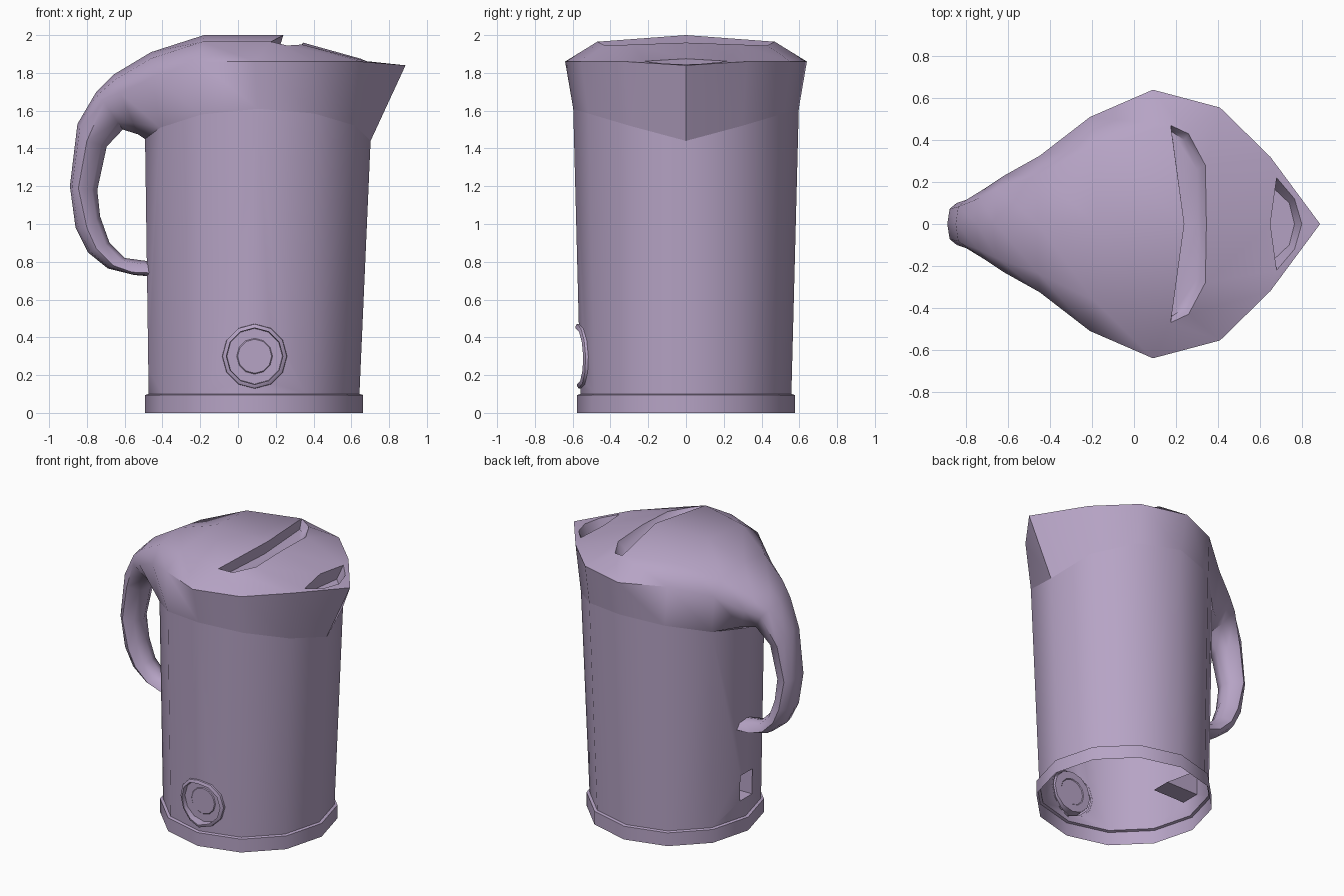
import bpy, bmesh, math
from mathutils import Vector as V

if "Cube" in bpy.data.objects:
    bpy.data.objects.remove(bpy.data.objects["Cube"])

plastic = bpy.data.materials.new("plastic")
plastic.diffuse_color = (.47, .37, .56, 1)
plastic.use_nodes = True
plastic.node_tree.nodes["Principled BSDF"].inputs["Base Color"].default_value = plastic.diffuse_color


def build(name, faces, extra=(), mirror=True, angle=55):
    """Mesh from faces given as point lists; mirrored over y = 0, plus unmirrored extras."""
    bm = bmesh.new()
    flip = [[(p[0], -p[1], p[2]) for p in reversed(f)] for f in faces] if mirror else []
    for f in list(faces) + flip + list(extra):
        pts = []
        for p in f:
            p = V(p)
            if all((p - q).length > 1e-5 for q in pts):
                pts.append(p)
        if len(pts) > 2:
            bm.faces.new([bm.verts.new(p) for p in pts])
    bmesh.ops.remove_doubles(bm, verts=bm.verts, dist=1e-4)
    bmesh.ops.recalc_face_normals(bm, faces=bm.faces)
    me = bpy.data.meshes.new(name)
    bm.to_mesh(me)
    bm.free()
    me.materials.append(plastic)
    ob = bpy.data.objects.new(name, me)
    bpy.context.collection.objects.link(ob)
    bpy.ops.object.select_all(action='DESELECT')
    ob.select_set(True)
    bpy.context.view_layer.objects.active = ob
    bpy.ops.object.shade_smooth_by_angle(angle=math.radians(angle))
    return ob


def half_ring(cx, r, z):
    """Half of a 12-sided ring, from the spout (0 deg) to the handle (180 deg)."""
    zs = z if isinstance(z, list) else [z] * 7
    return [V((cx + r * math.cos(math.radians(30 * i)),
               r * math.sin(math.radians(30 * i)) if i < 6 else 0, zs[i])) for i in range(7)]


def strip(a, b):
    return [[a[i], a[i + 1], b[i + 1], b[i]] for i in range(len(a) - 1)]


# Base ring, open underneath
rings = [half_ring(.085, .577, 0), half_ring(.085, .577, .095), half_ring(.085, .558, .1)]
build("base_ring", strip(rings[0], rings[1]) + strip(rings[1], rings[2]))

# Wall from base to the collar line
A = rings[2]
L = half_ring(.105, .597, [1.44, 1.52, 1.585, 1.61, 1.58, 1.51, 1.45])
panels = strip(A[:6], L[:6])
wall_faces = panels[:2] + panels[4:]


def flip_y(p):
    return V((p[0], -p[1], p[2]))


# Front panels, with a round hole for the dial on the -y side only
front = panels[2:4]
for side, k in ((1, 2), (-1, 4)):
    a3, l3, ak, lk = (flip_y(p) for p in (A[3], L[3], A[k], L[k]))
    n = (ak - a3).cross(l3 - a3)
    hole = []
    for i in range(7):
        t = math.radians(-90 + 30 * i)
        z = .3 + .158 * math.sin(t)
        p = a3.lerp(l3, (z - a3.z) / (l3.z - a3.z))
        if 0 < i < 6:
            p.x += side * .158 * math.cos(t)
            p.y = a3.y - (n.x * (p.x - a3.x) + n.z * (p.z - a3.z)) / n.y
        hole.append(p)
    front.append([lk, ak, a3] + hole + [l3])


def wall(z, f):
    t = (z - .1) / 1.38
    p = A[6].lerp(L[6], t).lerp(A[5].lerp(L[5], t), f)
    return V((A[6].lerp(L[6], t).x, p.y, z))


# Wedge-shaped socket low in the back wall
lo_c, lo, hi_c, hi = wall(.23, 0), wall(.23, .24), wall(.41, 0), wall(.41, .24)
deep = V((.25, 0, 0))
wall_faces += [[A[5], A[6], lo_c, lo], [A[5], lo, hi, L[5]], [L[5], hi, hi_c, L[6]],
               [lo, lo_c, lo_c + deep, lo + deep], [lo + deep, lo_c + deep, hi_c, hi],
               [lo, lo + deep, hi]]
build("body_wall", wall_faces, front)

# Collar around the front, drawn out into the spout
tip = V((.887, 0, 1.84))
R30, R60, R90 = V((.65, .32, 1.86)), V((.41, .555, 1.86)), V((.09, .64, 1.86))
faces = strip([tip, R30, R60, R90], L[:4])

# Stations running back over the lid and down the handle:
# outer spine x z, rim x y z, inner curve x z
handle = [(-.66, 1.79, -.62, .23, 1.69, -.53, 1.475),
          (-.75, 1.70, -.71, .17, 1.645, -.61, 1.5),
          (-.85, 1.53, -.80, .115, 1.44, -.695, 1.41),
          (-.89, 1.20, -.845, .10, 1.19, -.745, 1.18),
          (-.86, .98, -.80, .095, .98, -.73, 1.04),
          (-.795, .85, -.75, .09, .87, -.68, .90),
          (-.69, .765, -.66, .085, .78, -.60, .82),
          (-.55, .73, -.56, .085, .745, -.49, .805),
          (-.43, .72, -.43, .085, .74, -.40, .79)]


def shoulder(s, r):
    h = r.lerp(s, .75)
    h.y = .72 * r.y
    return h


lip, lip_end = V((.24, 0, 2)), V((.175, .47, 1.965))
sections = [[lip, lip_end, R90, L[3]]]
for s, r, low in ((V((-.18, 0, 2)), V((-.21, .51, 1.86)), [L[4]]),
                  (V((-.46, 0, 1.91)), V((-.45, .325, 1.78)), [L[5], L[6]])):
    sections.append([s, shoulder(s, r), r] + low)
for sx, sz, rx, ry, rz, ix, iz in handle:
    s, r, inner = V((sx, 0, sz)), V((rx, ry, rz)), V((ix, 0, iz))
    side = inner.lerp(r, .28)
    side.y = .72 * ry
    sections.append([s, shoulder(s, r), r, side, inner])
for a, b in zip(sections, sections[1:]):
    n = min(len(a), len(b))
    faces += strip(a[:n], b[:n])

# Front of the lid between the finger grip and the spout
arc = [V((.345, 0, 1.96)), V((.34, .28, 1.95)), V((.26, .43, 1.945)), lip_end]
E0, E1 = V((.65, 0, 1.875)), V((.68, .22, 1.862))
faces += [[arc[0], E0, E1, arc[1]], [arc[1], E1, R30], [arc[1], R30, R60, arc[2]],
          [arc[2], R60, R90, lip_end]]

# Finger grip recess under the lip
floor = [V((.305, 0, 1.90)), V((.30, .26, 1.90)), V((.24, .40, 1.90)), V((.18, .44, 1.90))]
back = V((.21, 0, 1.90))
faces += strip(arc, floor) + [floor + [back], [lip, lip_end, floor[3], back]]

# Pouring opening in the spout
P0, P1 = V((.80, 0, 1.845)), V((.765, .12, 1.85))
Q0, Q1 = V((.765, 0, 1.76)), V((.74, .10, 1.76))
F0, F1 = V((.63, 0, 1.77)), V((.655, .18, 1.77))
faces += [[tip, P0, P1], [tip, P1, E1, R30], [P0, P1, Q1, Q0], [P1, E1, F1, Q1],
          [Q0, Q1, F1, F0], [E0, E1, F1, F0]]
build("collar_lid_and_handle", faces)


# Round dial: rim wrapped onto the wall, flat dish set into the hole
def dial_ring(r, out, flat=None):
    pts = []
    for i in range(13):
        a = math.radians(30 * (i % 12))
        x, z = r * math.cos(a), r * math.sin(a)
        y = -.559 - .0256 * (z + .2) + .25 * abs(x) - out if flat is None else flat
        pts.append(V((.088 + x, y, .3 + z)))
    return pts


dial = [dial_ring(r, o) for r, o in ((.172, -.005), (.170, .010), (.155, .018), (.150, .018))]
dial += [dial_ring(r, 0, y) for r, y in ((.147, -.515), (.095, -.515), (.09, -.520))]
dfaces = [f for a, b in zip(dial, dial[1:]) for f in strip(a, b)]
build("dial", dfaces + [dial[-1][:12]], mirror=False, angle=40)
